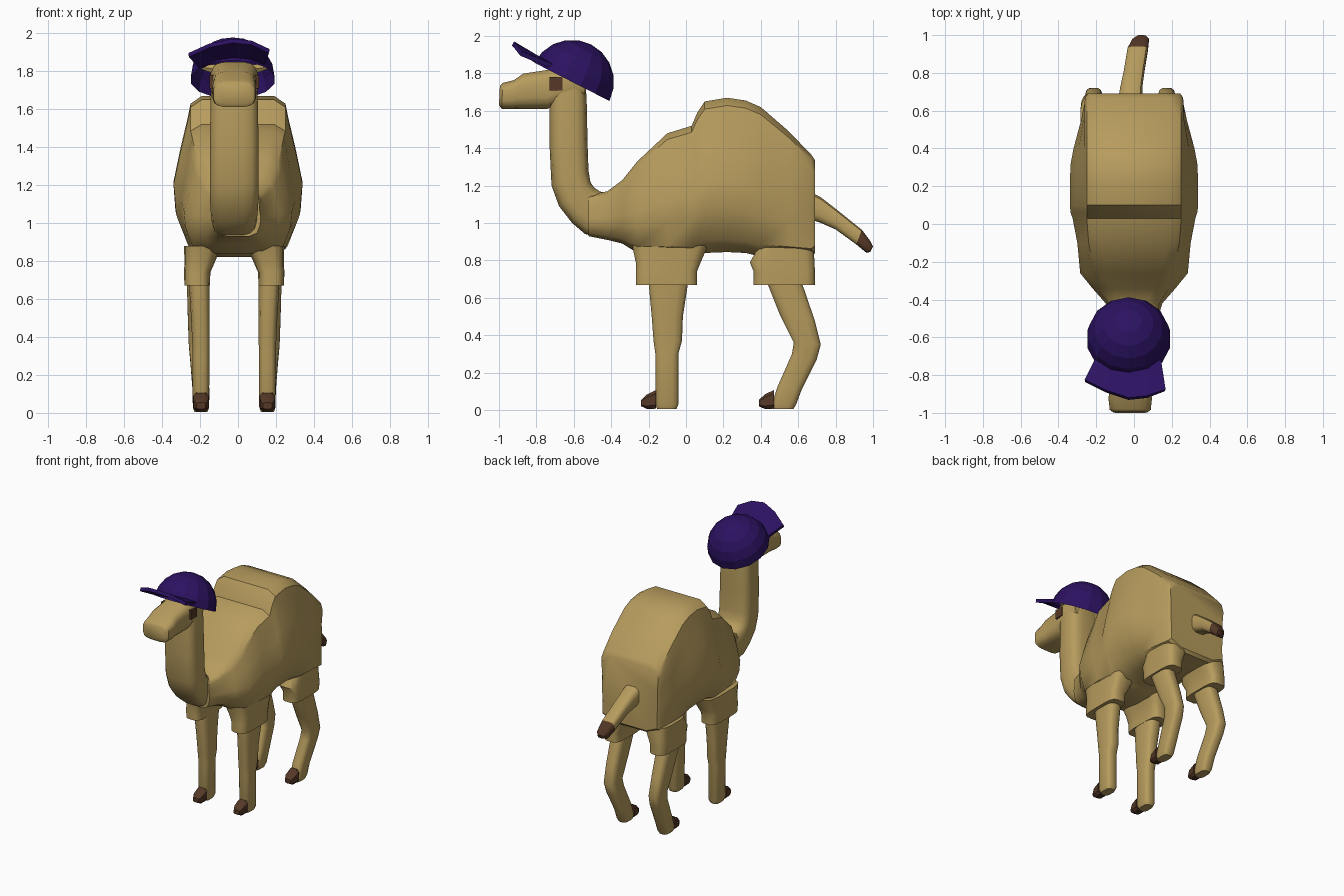
import bpy, bmesh, math
from mathutils import Vector, Matrix

if "Cube" in bpy.data.objects:
    bpy.data.objects.remove(bpy.data.objects["Cube"])

CX = -0.02  # centre line of head, neck and legs


def material(name, rgb):
    m = bpy.data.materials.new(name)
    m.diffuse_color = (*rgb, 1)
    m.use_nodes = True
    m.node_tree.nodes["Principled BSDF"].inputs["Base Color"].default_value = m.diffuse_color
    return m


TAN = material("tan_coat", (0.47, 0.33, 0.11))
BROWN = material("dark_brown", (0.09, 0.04, 0.02))
PURPLE = material("purple_cloth", (0.025, 0.006, 0.12))


def finish(name, bm, mat, smooth=True, angle=42):
    bmesh.ops.recalc_face_normals(bm, faces=bm.faces)
    me = bpy.data.meshes.new(name)
    bm.to_mesh(me)
    bm.free()
    ob = bpy.data.objects.new(name, me)
    bpy.context.collection.objects.link(ob)
    me.materials.append(mat)
    if smooth:
        bpy.ops.object.select_all(action='DESELECT')
        ob.select_set(True)
        bpy.context.view_layer.objects.active = ob
        bpy.ops.object.shade_smooth_by_angle(angle=math.radians(angle))
    return ob


def skin(name, rings, mat, smooth=True):
    """Join equal rings of points into a closed surface."""
    bm = bmesh.new()
    vs = [[bm.verts.new(p) for p in r] for r in rings]
    n = len(vs[0])
    for a, b in zip(vs, vs[1:]):
        for i in range(n):
            j = (i + 1) % n
            bm.faces.new((a[i], a[j], b[j], b[i]))
    bm.faces.new(vs[0])
    bm.faces.new(vs[-1])
    return finish(name, bm, mat, smooth)


def loft(name, stations, mat, cx=CX, n=16, power=3.5):
    """Station: (y, z) of one edge, (y, z) of the other edge, half width, optional x shift."""
    rings = []
    for (ya, za), (yb, zb), w, *dx in stations:
        x0 = cx + (dx[0] if dx else 0)
        ring = []
        for i in range(n):
            t = 2 * math.pi * (i + 0.5) / n
            c, s = math.cos(t), math.sin(t)
            u = math.copysign(abs(c) ** (2 / power), c)
            v = math.copysign(abs(s) ** (2 / power), s) / 2 + 0.5
            ring.append((x0 + w * u, ya + (yb - ya) * v, za + (zb - za) * v))
        rings.append(ring)
    return skin(name, rings, mat)


# Body with hump: y, bottom z, top z, half widths at bottom, middle and top
body = [(-.52, .93, 1.15, .10, .12, .10), (-.42, .91, 1.17, .12, .15, .12),
        (-.34, .89, 1.23, .17, .22, .17), (-.26, .84, 1.33, .24, .285, .21),
        (-.10, .82, 1.48, .25, .30, .24), (.03, .82, 1.52, .26, .325, .25),
        (.06, .83, 1.59, .26, .335, .25), (.10, .84, 1.65, .26, .34, .25),
        (.22, .845, 1.67, .26, .34, .25), (.32, .84, 1.655, .26, .335, .25),
        (.40, .82, 1.62, .26, .32, .25), (.55, .82, 1.49, .255, .28, .25),
        (.67, .82, 1.365, .25, .255, .245), (.69, .84, 1.335, .235, .24, .23)]
rings = []
for y, zb, zt, wb, w, wt in body:
    h = zt - zb
    half = [(wb * .6, zb), (wb, zb + .08 * h), (w * .97, zb + .28 * h), (w, zb + .45 * h),
            (w * .6 + wt * .4, zb + .66 * h), (wt + .015, zb + .86 * h),
            (wt, zt - .05 * h), (wt - .06, zt)]
    rings.append([(x, y, z) for x, z in half] + [(-x, y, z) for x, z in reversed(half)])
skin("body", rings, TAN)

# Neck and head
loft("neck", [((-.46, .92), (-.42, 1.16), .115), ((-.54, .94), (-.46, 1.17), .12),
              ((-.61, 1.0), (-.49, 1.19), .125), ((-.68, 1.09), (-.51, 1.22), .13),
              ((-.72, 1.20), (-.52, 1.28), .13), ((-.73, 1.40), (-.525, 1.42), .13),
              ((-.73, 1.66), (-.53, 1.66), .125), ((-.71, 1.82), (-.54, 1.80), .115)], TAN)
loft("head", [((-1.0, 1.63), (-.995, 1.735), .09), ((-.985, 1.61), (-.98, 1.75), .11),
              ((-.93, 1.61), (-.92, 1.765), .116), ((-.89, 1.61), (-.87, 1.80), .112),
              ((-.74, 1.61), (-.74, 1.82), .115), ((-.67, 1.64), (-.68, 1.85), .125),
              ((-.58, 1.66), (-.58, 1.85), .12), ((-.54, 1.68), (-.54, 1.80), .11)], TAN)

# Tail and dark tip
loft("tail", [((.66, 1.02), (.66, 1.17), .065), ((.72, 1.00), (.72, 1.14), .06, .005),
              ((.80, .965), (.81, 1.07), .056, .02), ((.91, .885), (.94, .965), .055, .04)], TAN, n=12)
loft("tail_tip", [((.91, .885), (.94, .965), .055, .04), ((.965, .84), (.985, .905), .045, .055),
                  ((.985, .845), (1.0, .875), .025, .06)], BROWN, n=12)

# Legs and facial parts, one pass per side
for side, s in (("right", 1), ("left", -1)):
    hip, leg = CX + s * .195, CX + s * .175
    for part, ya, yb in (("front", -.27, .06), ("rear", .36, .69)):
        out = .03 if part == "rear" else .0
        loft(f"{part}_{side}_thigh",
             [((ya - (.02 if ya < 0 else -.03), .88), (yb + (.06 if ya < 0 else -.01), .88), .10, -s * .03),
              ((ya - (0 if ya < 0 else .02), .79), (yb + (.02 if ya < 0 else 0), .79), .08, -s * .012),
              ((ya, .74), (yb, .74), .07), ((ya, .67), (yb, .67), .068)], TAN, cx=hip, power=4)
    loft(f"front_{side}_leg",
         [((-.20, .75), (.02, .75), .056, s * .01), ((-.20, .66), (.01, .66), .055, s * .008),
          ((-.185, .50), (-.015, .50), .05, s * .003), ((-.175, .37), (-.02, .37), .047),
          ((-.165, .30), (-.04, .30), .045), ((-.165, .03), (-.04, .03), .044),
          ((-.155, .005), (-.05, .005), .035)], TAN, cx=leg, n=12)
    loft(f"rear_{side}_leg",
         [((.41, .75), (.60, .75), .056, s * .02), ((.44, .66), (.625, .67), .055, s * .02),
          ((.50, .51), (.69, .48), .05, s * .02), ((.575, .36), (.722, .35), .047, s * .018),
          ((.565, .30), (.70, .27), .046, s * .012), ((.49, .13), (.62, .11), .045),
          ((.46, .04), (.59, .03), .044), ((.465, .005), (.575, .005), .035)], TAN, cx=leg, n=12)
    for part, y in (("front", -.16), ("rear", .47)):
        loft(f"{part}_{side}_hoof",
             [((y, .005), (y, .11), .043), ((y - .05, .005), (y - .05, .085), .04),
              ((y - .08, .02), (y - .08, .055), .025)], BROWN, cx=leg, n=8)

    # Eye
    bm = bmesh.new()
    bmesh.ops.create_cube(bm, size=1, matrix=Matrix.Translation((CX + s * .115, -.695, 1.745))
                          @ Matrix.Diagonal((.03, .07, .07, 1)))
    finish(f"{side}_eye", bm, BROWN, False)

    # Ear
    bm = bmesh.new()
    bmesh.ops.create_cone(bm, cap_ends=True, segments=6, radius1=.036, radius2=.008, depth=.12,
                          matrix=Matrix.Translation((CX + s * .13, -.66, 1.815))
                          @ Matrix.Rotation(s * math.radians(82), 4, 'Y'))
    finish(f"{side}_ear", bm, TAN, True)

# Cap dome: tilted open half sphere with flat facets
bm = bmesh.new()
bmesh.ops.create_uvsphere(bm, u_segments=14, v_segments=10, radius=.225)
bmesh.ops.delete(bm, geom=[v for v in bm.verts if v.co.z < -.01], context='VERTS')
bmesh.ops.transform(bm, verts=bm.verts, matrix=Matrix.Translation((CX - .008, -.61, 1.755))
                    @ Matrix.Rotation(math.radians(-27), 4, 'X'))
finish("cap_dome", bm, PURPLE, False)

# Cap brim: bowed strip between dome edge and outer edge
inner = [(-.20, -.71, 1.82), (-.13, -.76, 1.855), (-.02, -.79, 1.88), (.07, -.77, 1.87), (.14, -.72, 1.84)]
outer = [(-.26, -.83, 1.885), (-.15, -.885, 1.935), (-.03, -.925, 1.96), (.07, -.915, 1.95), (.165, -.88, 1.905)]
bm = bmesh.new()
vi, vo = [[bm.verts.new(p) for p in row] for row in (inner, outer)]
for i in range(len(vi) - 1):
    bm.faces.new((vi[i], vo[i], vo[i + 1], vi[i + 1]))
brim = finish("cap_brim", bm, PURPLE, False)
mod = brim.modifiers.new("thickness", 'SOLIDIFY')
mod.thickness = .025
mod.offset = 0
